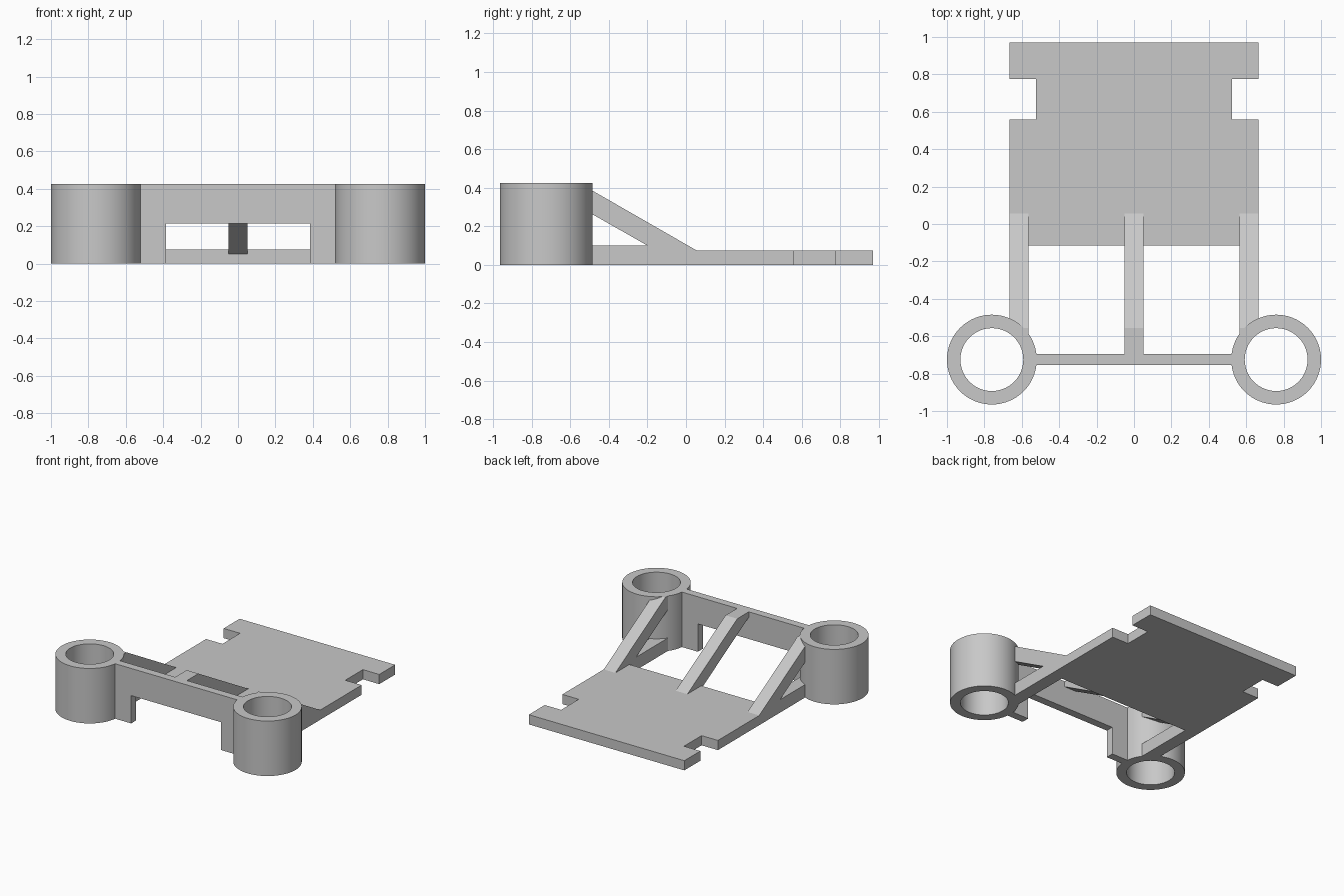
import bpy
import bmesh
import math
from mathutils import Vector

cube = bpy.data.objects.get("Cube")
if cube:
    bpy.data.objects.remove(cube, do_unlink=True)

grey = bpy.data.materials.new("plain grey")
grey.use_nodes = True
grey.diffuse_color = (0.58, 0.58, 0.58, 1)
grey.node_tree.nodes["Principled BSDF"].inputs["Base Color"].default_value = grey.diffuse_color

HEIGHT = 0.425
PLATE = 0.075
EDGE = 0.665      # half width of plate
RING_X, RING_Y = 0.76, -0.725


def finish(name, bm):
    bmesh.ops.recalc_face_normals(bm, faces=bm.faces)
    mesh = bpy.data.meshes.new(name)
    bm.to_mesh(mesh)
    bm.free()
    mesh.materials.append(grey)
    ob = bpy.data.objects.new(name, mesh)
    bpy.context.collection.objects.link(ob)
    return ob


def prism(name, points, offset):
    """Extrude a closed outline of 3D points along an offset."""
    bm = bmesh.new()
    face = bm.faces.new([bm.verts.new(p) for p in points])
    new = bmesh.ops.extrude_face_region(bm, geom=[face])["geom"]
    verts = [v for v in new if isinstance(v, bmesh.types.BMVert)]
    bmesh.ops.translate(bm, verts=verts, vec=Vector(offset))
    return finish(name, bm)


def side_prism(name, profile, x0, x1):
    """Extrude a (y, z) profile across x."""
    return prism(name, [(x0, y, z) for y, z in profile], (x1 - x0, 0, 0))


def ring(name, x, outer=0.24, inner=0.168, segments=96):
    """Spin a rectangular wall section into an upright tube."""
    bm = bmesh.new()
    section = [(inner, 0), (outer, 0), (outer, HEIGHT), (inner, HEIGHT)]
    loops = []
    for i in range(segments):
        a = math.tau * i / segments
        loops.append([bm.verts.new((x + r * math.cos(a), RING_Y + r * math.sin(a), z))
                      for r, z in section])
    for i, a in enumerate(loops):
        b = loops[(i + 1) % segments]
        for j in range(4):
            k = (j + 1) % 4
            bm.faces.new((a[j], b[j], b[k], a[k]))
    ob = finish(name, bm)
    bpy.ops.object.select_all(action="DESELECT")
    ob.select_set(True)
    bpy.context.view_layer.objects.active = ob
    bpy.ops.object.shade_smooth_by_angle(angle=math.radians(30))


# Base plate with a notch in each side
half = [(EDGE, -0.115), (EDGE, 0.56), (0.525, 0.56), (0.525, 0.775), (EDGE, 0.775), (EDGE, 0.97)]
outline = half + [(-x, y) for x, y in reversed(half)]
prism("base_plate", [(x, y, 0) for x, y in outline], (0, 0, PLATE))

# Front bridge, open below
arch = [(0.56, 0), (0.56, HEIGHT)]
legs = [(0.385, 0.215), (0.385, 0)]
arch = arch + [(-x, z) for x, z in reversed(arch)] + [(-x, z) for x, z in reversed(legs)] + legs
prism("front_bridge", [(x, -0.755, z) for x, z in arch], (0, 0.06, 0))


# Sloping braces
def brace(name, x0, x1, end):
    under = 0.1 + 0.569 * (-0.2 - end)
    side_prism(name, [(0.055, PLATE), (-0.555, HEIGHT), (end, HEIGHT), (end, under),
                      (-0.115, 0.052), (-0.115, PLATE)], x0, x1)


brace("centre_brace", -0.05, 0.05, -0.695)

# Rings, side braces and lower rails
for side, s in (("left", 1), ("right", -1)):
    ring(side + "_ring", s * RING_X)
    brace(side + "_brace", s * 0.565, s * EDGE, -0.585)
    side_prism(side + "_rail", [(-0.585, 0), (-0.115, 0), (-0.115, 0.1), (-0.585, 0.1)],
               s * 0.565, s * EDGE)
